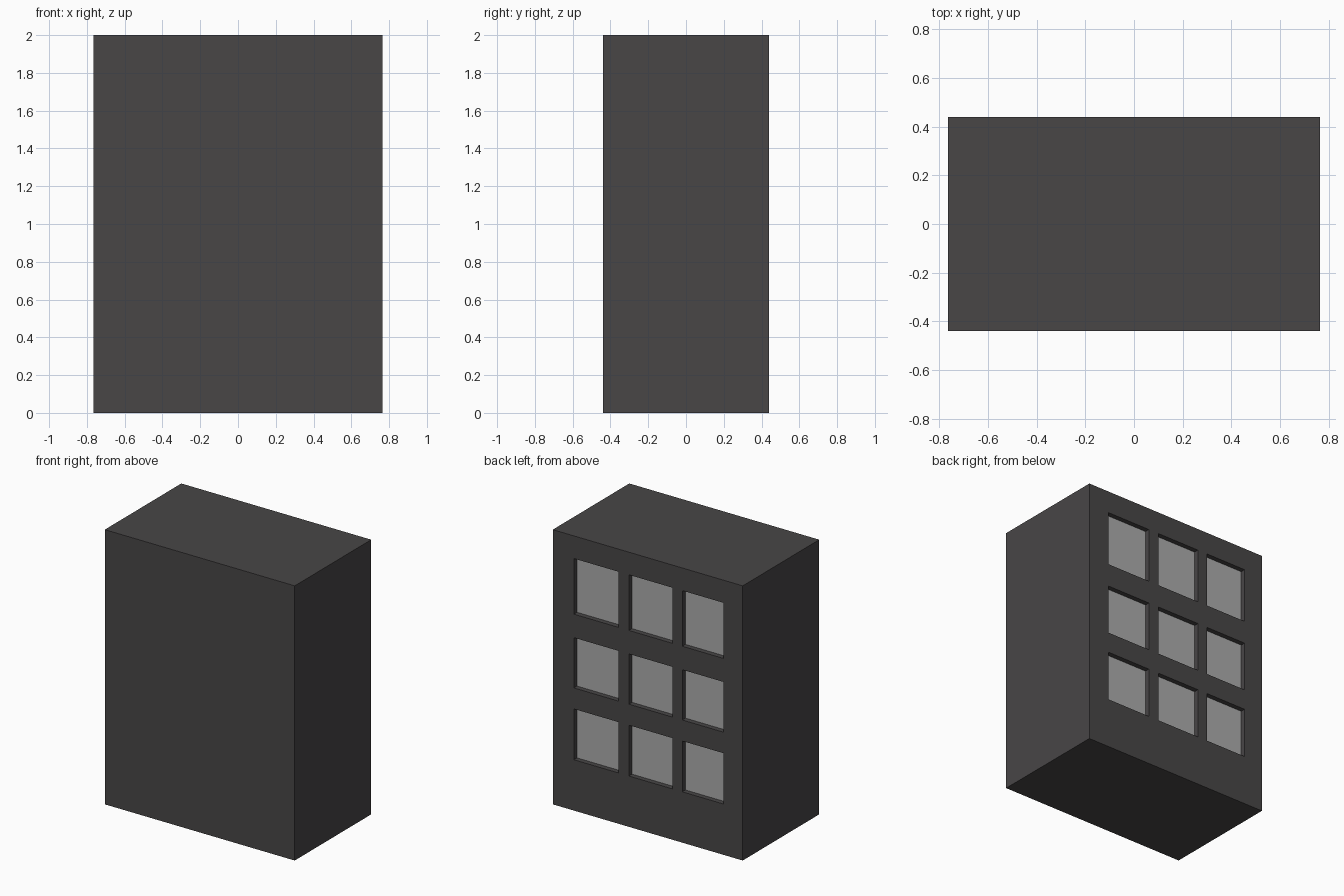
import bpy, bmesh
from mathutils import Matrix, Vector

if "Cube" in bpy.data.objects:
    bpy.data.objects.remove(bpy.data.objects["Cube"])

W, D, H = 0.765, 0.44, 2.0          # half width, half depth, height
RECESS, GLASS = 0.036, 0.01         # window setback, pane thickness
COLS = [(-0.612, -0.278), (-0.198, 0.152), (0.237, 0.595)]
ROWS = [(0.37, 0.74), (0.893, 1.259), (1.43, 1.835)]


def material(name, rgb):
    m = bpy.data.materials.new(name)
    m.diffuse_color = (*rgb, 1)
    m.use_nodes = True
    m.node_tree.nodes["Principled BSDF"].inputs["Base Color"].default_value = m.diffuse_color
    return m


def boxes(name, bounds, mat=None):
    """One object holding a box for every (min corner, max corner) pair."""
    bm = bmesh.new()
    for lo, hi in bounds:
        lo, hi = Vector(lo), Vector(hi)
        bmesh.ops.create_cube(bm, size=1, matrix=Matrix.Translation((lo + hi) / 2)
                              @ Matrix.Diagonal((*(hi - lo), 1)))
    me = bpy.data.meshes.new(name)
    bm.to_mesh(me)
    bm.free()
    if mat:
        me.materials.append(mat)
    ob = bpy.data.objects.new(name, me)
    bpy.context.collection.objects.link(ob)
    return ob


def window_boxes(y0, y1):
    return [((x0, y0, z0), (x1, y1, z1)) for x0, x1 in COLS for z0, z1 in ROWS]


dark = material("dark_wall", (0.065, 0.061, 0.062))
grey = material("pane_grey", (0.41, 0.41, 0.41))

# Solid building block
body = boxes("building_body", [((-W, -D, 0), (W, D, H))], dark)

# Nine recesses cut into the back wall
floor_y = D - RECESS - GLASS
cutter = boxes("window_cutter", window_boxes(floor_y, D + 0.1), dark)
cutter.hide_render = True
cutter.hide_set(True)
cut = body.modifiers.new("window_recesses", 'BOOLEAN')
cut.operation = 'DIFFERENCE'
cut.solver = 'EXACT'
cut.object = cutter

# Panes set back in the recesses
boxes("window_panes", window_boxes(floor_y, D - RECESS), grey)
